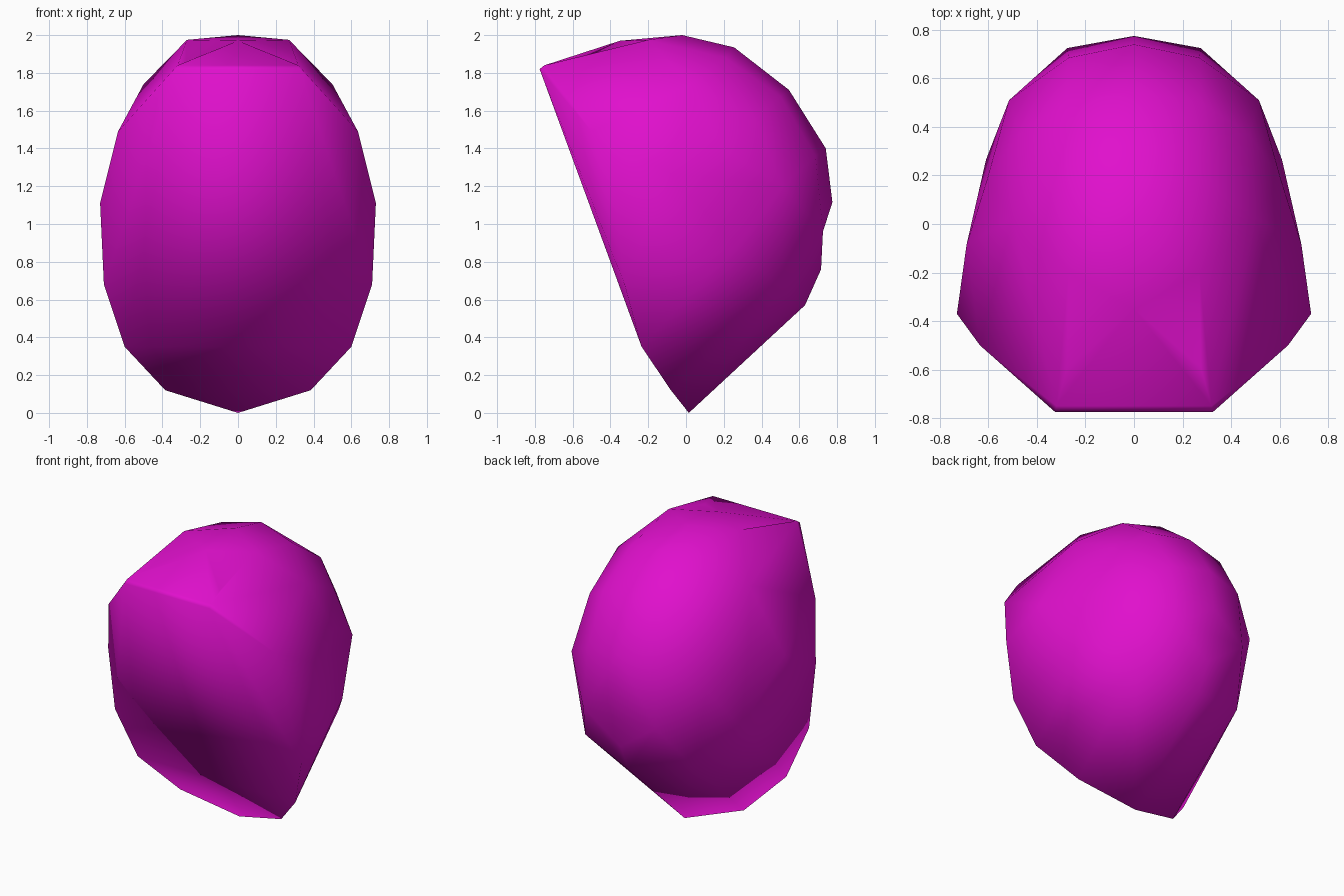
import bpy
import bmesh
from mathutils import Vector

if "Cube" in bpy.data.objects:
    bpy.data.objects.remove(bpy.data.objects["Cube"])

magenta = bpy.data.materials.new("magenta")
magenta.diffuse_color = (0.75, 0.005, 0.61, 1)
magenta.use_nodes = True
magenta.node_tree.nodes["Principled BSDF"].inputs["Base Color"].default_value = magenta.diffuse_color

# Ridge points on the centre line (y, z), front to back
ridge = [(-0.35, 1.97), (-0.02, 2.0), (0.255, 1.935), (0.545, 1.71),
         (0.74, 1.4), (0.775, 1.115), (0.715, 0.76), (0.63, 0.57), (0.015, 0.0)]

# Points of one half (x, y, z)
half = [
    # front lip
    (0.32, -0.75, 1.84), (0.325, -0.775, 1.82), (0.32, -0.765, 1.8),
    # column beside the ridge
    (0.27, -0.2, 1.975), (0.27, 0.21, 1.88), (0.28, 0.5, 1.675),
    (0.27, 0.685, 1.36), (0.275, 0.725, 0.96),
    # outer column
    (0.5, 0.025, 1.74), (0.475, 0.37, 1.555), (0.605, 0.185, 1.4),
    (0.515, 0.51, 1.2), (0.69, -0.085, 1.27), (0.61, 0.265, 0.88),
    (0.41, 0.51, 0.655),
    # front rim down to the chin
    (0.635, -0.5, 1.49), (0.73, -0.37, 1.11), (0.71, -0.325, 0.68),
    (0.6, -0.235, 0.35), (0.385, -0.08, 0.12),
]

# Faceted shell wrapped round the mirrored points
bm = bmesh.new()
for y, z in ridge:
    bm.verts.new((0, y, z))
for x, y, z in half:
    for side in (1, -1):
        bm.verts.new((side * x, y, z))
hull = bmesh.ops.convex_hull(bm, input=bm.verts[:])
bmesh.ops.delete(bm, geom=[v for v in bm.verts if not v.link_faces], context='VERTS')


def nearest(point):
    return min(bm.verts, key=lambda v: (v.co - Vector(point)).length)


# Crease across the nape
edge = bm.edges.get((nearest((0, 0.775, 1.115)), nearest((0, 0.715, 0.76))))
if edge and len(edge.link_faces) == 2:
    bmesh.utils.edge_rotate(edge, True)

# Shallow dents behind the front lip
for side in (1, -1):
    corners = {nearest((0, -0.35, 1.97)), nearest((side * 0.27, -0.2, 1.975)),
               nearest((side * 0.32, -0.75, 1.84))}
    for face in [f for f in bm.faces if set(f.verts) == corners]:
        dent = bmesh.ops.poke(bm, faces=[face])["verts"][0]
        dent.co = (side * 0.275, -0.59, 1.86)

# Merge the flat front panel into whole faces
bmesh.ops.dissolve_limit(bm, angle_limit=0.03, verts=bm.verts[:], edges=bm.edges[:])
bmesh.ops.recalc_face_normals(bm, faces=bm.faces[:])
for face in bm.faces:
    face.smooth = True

mesh = bpy.data.meshes.new("hood_shell")
bm.to_mesh(mesh)
bm.free()
mesh.materials.append(magenta)
shell = bpy.data.objects.new("hood_shell", mesh)
bpy.context.collection.objects.link(shell)
